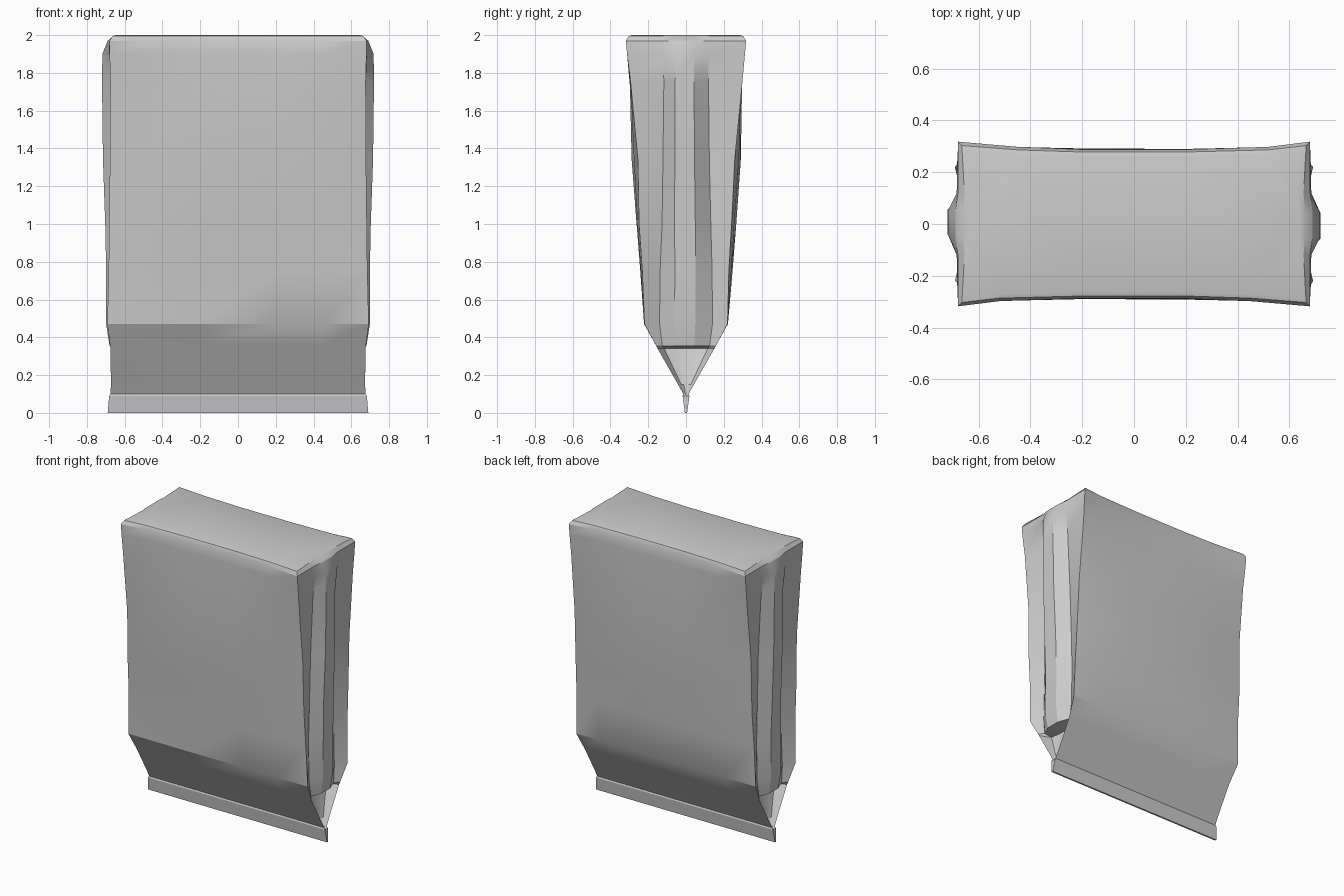
import bpy, bmesh, random

random.seed(4)

# Each level: z, half width at corner, corner depth, middle depth,
#             pleat x, pleat y, gusset ridge x
LEVELS = [
    (0.00, 0.690, 0.006, 0.006, 0.690, 0.003, 0.690),
    (0.09, 0.682, 0.018, 0.018, 0.682, 0.008, 0.682),
    (0.10, 0.675, 0.014, 0.014, 0.665, 0.006, 0.660),
    (0.15, 0.673, 0.042, 0.040, 0.640, 0.025, 0.630),
    (0.34, 0.675, 0.150, 0.148, 0.600, 0.115, 0.590),
    (0.355, 0.677, 0.158, 0.156, 0.650, 0.125, 0.680),
    (0.47, 0.692, 0.220, 0.222, 0.645, 0.140, 0.698),
    (0.75, 0.685, 0.228, 0.244, 0.640, 0.135, 0.698),
    (1.00, 0.682, 0.245, 0.265, 0.640, 0.130, 0.703),
    (1.34, 0.678, 0.255, 0.290, 0.645, 0.125, 0.715),
    (1.75, 0.676, 0.296, 0.292, 0.660, 0.120, 0.720),
    (1.90, 0.680, 0.312, 0.290, 0.685, 0.120, 0.718),
    (1.97, 0.680, 0.318, 0.288, 0.680, 0.120, 0.690),
    (1.995, 0.665, 0.303, 0.278, 0.655, 0.120, 0.660),
]


def section(z, w, dc, dm, px, py, rx):
    """Closed outline of the bag at one height, anticlockwise from above."""
    def wob(a):
        return a + random.uniform(-1, 1) * (0.004 if 0.5 < z < 1.9 else 0)
    m = (dc + dm * 2) / 3
    front = [(-w, -dc), (-0.52, -m), (-0.2, -dm), (0.2, -dm), (0.45, -m), (w, -dc)]
    right = [(px, -py), (rx, -py * 0.45), (rx, py * 0.35), (px, py)]
    half = front + right
    pts = half + [(-x, -y) for x, y in half]
    return [(x, wob(y), z) for x, y in pts]


def loft(name, rings):
    """Skin a stack of outlines and cap both ends."""
    bm = bmesh.new()
    loops = [[bm.verts.new(p) for p in r] for r in rings]
    n = len(loops[0])
    for a, b in zip(loops, loops[1:]):
        for i in range(n):
            j = (i + 1) % n
            bm.faces.new((a[i], a[j], b[j], b[i]))
    bm.faces.new(loops[0][::-1])
    bm.faces.new(loops[-1])
    bmesh.ops.recalc_face_normals(bm, faces=bm.faces)
    bmesh.ops.triangulate(bm, faces=[f for f in bm.faces if len(f.verts) > 4])
    me = bpy.data.meshes.new(name)
    bm.to_mesh(me)
    bm.free()
    ob = bpy.data.objects.new(name, me)
    bpy.context.collection.objects.link(ob)
    bpy.context.view_layer.objects.active = ob
    ob.select_set(True)
    bpy.ops.object.shade_smooth_by_angle(angle=0.45)
    ob.select_set(False)
    return ob


# Pleated bag body with the crimped seal, standing on the seal
rings = [section(*lv) for lv in LEVELS]

# Flat end panel of the bag, slightly inset
rings.append([(x * 0.97, y * 0.94, 2.0) for x, y, z in rings[-1]])
loft("gusseted_bag", rings)
